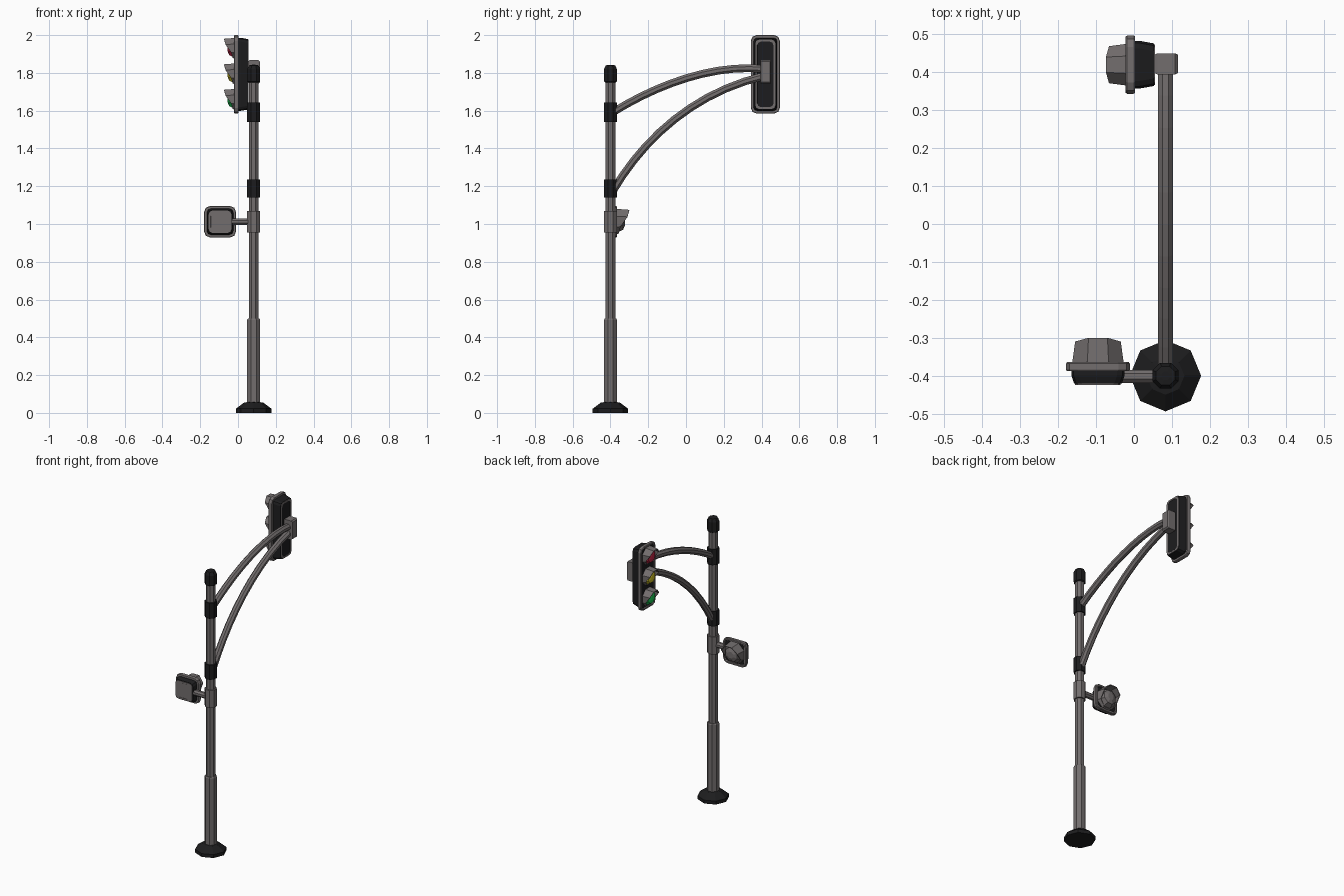
import bpy, bmesh
from math import cos, sin, pi, radians
from mathutils import Matrix, Vector

if "Cube" in bpy.data.objects:
    bpy.data.objects.remove(bpy.data.objects["Cube"])


def material(name, rgb):
    m = bpy.data.materials.new(name)
    m.diffuse_color = (*rgb, 1)
    m.use_nodes = True
    m.node_tree.nodes["Principled BSDF"].inputs["Base Color"].default_value = m.diffuse_color
    return m


GREY = material("grey", (0.17, 0.155, 0.155))
BLACK = material("black", (0.012, 0.012, 0.013))
RED = material("red", (0.55, 0.02, 0.06))
YELLOW = material("yellow", (0.65, 0.55, 0.02))
GREEN = material("green", (0.01, 0.6, 0.09))
PX, PY = 0.083, -0.40          # pole axis


def loft(name, rings, mat, matrix=Matrix(), caps=True):
    """Skin a list of equal-length point rings."""
    bm = bmesh.new()
    vs = [[bm.verts.new(matrix @ Vector(p)) for p in r] for r in rings]
    n = len(rings[0])
    for a, b in zip(vs, vs[1:]):
        for i in range(n):
            j = (i + 1) % n
            bm.faces.new((a[i], a[j], b[j], b[i]))
    if caps:
        bm.faces.new(vs[0][::-1])
        bm.faces.new(vs[-1])
    bmesh.ops.recalc_face_normals(bm, faces=bm.faces)
    me = bpy.data.meshes.new(name)
    bm.to_mesh(me)
    bm.free()
    me.materials.append(mat)
    ob = bpy.data.objects.new(name, me)
    bpy.context.collection.objects.link(ob)
    return ob


def turned(name, profile, mat, turn=pi / 8):
    """Eight-sided part on the pole axis from (radius, z) pairs."""
    loft(name, [[(PX + r * cos(turn + i * pi / 4), PY + r * sin(turn + i * pi / 4), z)
                 for i in range(8)] for r, z in profile], mat)


def arm(name, p0, p1, p2, p3, r, steps=10):
    """Eight-sided tube along a cubic curve in the plane of the arm."""
    rings = []
    p0, p1, p2, p3 = map(Vector, (p0, p1, p2, p3))
    for k in range(steps + 1):
        t = k / steps
        s = 1 - t
        c = p0 * s**3 + p1 * 3 * s * s * t + p2 * 3 * s * t * t + p3 * t**3
        d = ((p1 - p0) * s * s + (p2 - p1) * 2 * s * t + (p3 - p2) * t * t).normalized()
        rings.append([(PX + r * cos(a), c.x - d.y * r * sin(a), c.y + d.x * r * sin(a))
                      for a in [pi / 8 + i * pi / 4 for i in range(8)]])
    loft(name, rings, GREY)


def rrect(hw, hh, r, y):
    """Rounded rectangle facing -y, three points per corner."""
    pts = []
    for q, (sx, sz) in enumerate(((1, 1), (-1, 1), (-1, -1), (1, -1))):
        for k in range(3):
            a = q * pi / 2 + k * pi / 4
            pts.append((sx * (hw - r) + r * cos(a), y, sz * (hh - r) + r * sin(a)))
    return pts


def octagon(r, y, cz):
    return [(r * cos(pi / 8 + i * pi / 4), y, cz + r * sin(pi / 8 + i * pi / 4)) for i in range(8)]


def head(name, matrix, hw, hh, depth, panel_mat, lamps, r, reach):
    """Lamp housing facing local -y; plate front sits at y = -0.024."""
    def rr(inset, y, rad=0.02):
        return rrect(hw - inset, hh - inset, rad, y)
    loft(name + "_plate", [rr(0.016, 0), rr(0.002, 0, 0.03), rr(0, -0.004, 0.03), rr(0, -0.02, 0.03),
                           rr(0.003, -0.024, 0.03), rr(0.012, -0.024), rr(0.015, -0.017)],
         GREY, matrix)
    loft(name + "_face", [rr(0.016, -0.012), rr(0.016, -0.019)], BLACK, matrix)
    loft(name + "_housing", [rr(0.014, -0.002), rr(0.014, 0.012), rr(0.021, depth - 0.003),
                             rr(0.026, depth - 0.003)], BLACK, matrix)
    loft(name + "_back_trim", [rr(0.024, depth - 0.006), rr(0.024, depth), rr(0.034, depth),
                               rr(0.034, depth - 0.006)], GREY, matrix, caps=False)
    loft(name + "_back_panel", [rr(0.033, depth - 0.006), rr(0.035, depth - 0.001, 0.015)],
         panel_mat, matrix)
    for label, cz, mat in lamps:
        # Faceted lens
        loft(label + "_lens", [octagon(r * f, y, cz) for f, y in
                               ((0.88, -0.017), (0.84, -0.026), (0.62, -0.022 - reach * 0.5),
                                (0.3, -0.022 - reach * 0.64))], mat, matrix)
        # Hood: long at the top, cut back towards the bottom
        out = [0.85, 1, 1, 0.85, 0.3, 0.14, 0.14, 0.3]
        front = [(p[0] * 0.88, -0.022 - reach * o, cz + (p[2] - cz) * 0.92)
                 for p, o in zip(octagon(r, 0, cz), out)]
        hood = loft(label + "_hood", [octagon(r, -0.018, cz), front], GREY, matrix, caps=False)
        sol = hood.modifiers.new("thickness", "SOLIDIFY")
        sol.thickness = 0.005
        sol.offset = -1


# Pole, foot, cap and collars
turned("base", [(0.094, 0), (0.094, 0.022), (0.05, 0.055), (0.03, 0.057)], BLACK, 0)
turned("lower_pole", [(0.037, 0.04), (0.037, 0.493), (0.033, 0.50), (0.02, 0.50)], GREY)
turned("upper_pole", [(0.028, 0.49), (0.028, 1.80)], GREY)
turned("pole_cap", [(0.03, 1.75), (0.037, 1.755), (0.037, 1.82), (0.027, 1.84), (0.012, 1.842)], BLACK)
for label, z0, z1, mat in (("upper_collar", 1.54, 1.642, BLACK), ("lower_collar", 1.14, 1.236, BLACK),
                           ("crossing_collar", 0.955, 1.07, GREY)):
    turned(label, [(0.037, z0), (0.037, z1)], mat)

# Curved arms
arm("upper_arm", (-0.39, 1.59), (-0.15, 1.74), (0.15, 1.85), (0.42, 1.82), 0.022)
arm("lower_arm", (-0.39, 1.17), (-0.22, 1.46), (0.05, 1.70), (0.42, 1.785), 0.022)

# Block joining the arms to the signal
block = [(0.05, 0.022, 0.055), (0.062, 0.028, 0.062), (0.108, 0.028, 0.062), (0.116, 0.024, 0.054)]
loft("signal_mount", [[(x, 0.422 + sy * w, 1.805 + sz * h) for sy, sz in ((1, 1), (-1, 1), (-1, -1), (1, -1))]
                      for x, w, h in block], GREY)

# Three-lamp signal facing -x
m = Matrix.Translation((0.002, 0.42, 1.7925)) @ Matrix.Rotation(radians(-90), 4, "Z")
head("signal", m, 0.077, 0.2075, 0.054, BLACK,
     [("red", 0.137, RED), ("yellow", 0.002, YELLOW), ("green", -0.133, GREEN)], 0.06, 0.054)

# Crossing signal facing +y with its side arm
m = Matrix.Translation((-0.095, -0.388, 1.012)) @ Matrix.Rotation(pi, 4, "Z")
head("crossing", m, 0.084, 0.083, 0.036, GREY, [("crossing", 0, GREY)], 0.074, 0.066)
loft("crossing_arm", [[(x, -0.402 + 0.019 * cos(pi / 8 + i * pi / 4), 1.012 + 0.019 * sin(pi / 8 + i * pi / 4))
                       for i in range(8)] for x in (-0.05, 0.07)], GREY)
